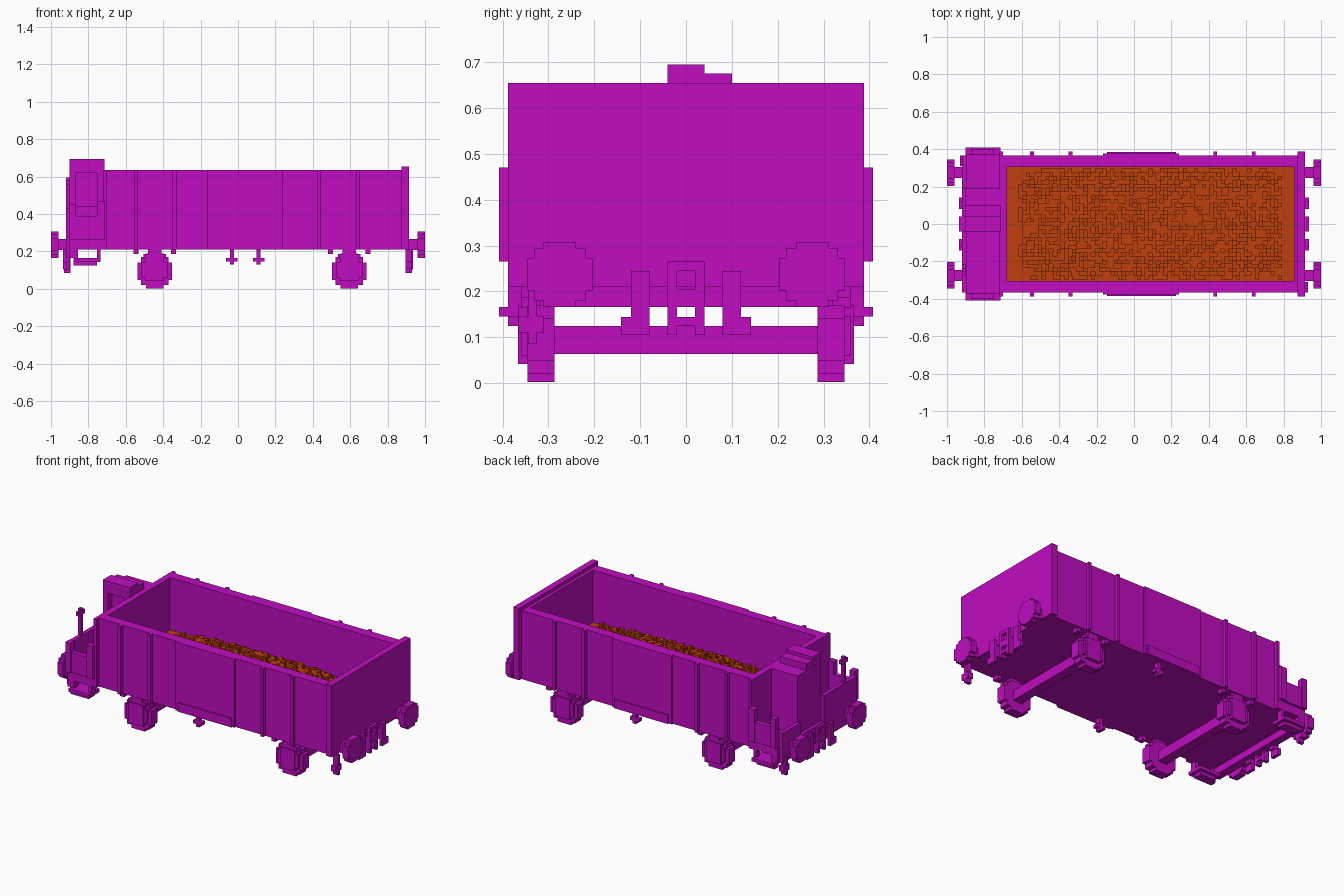
import bpy, bmesh, math, random
from mathutils import Matrix, Vector

if "Cube" in bpy.data.objects:
    bpy.data.objects.remove(bpy.data.objects["Cube"])


def make_mat(name, col):
    m = bpy.data.materials.new(name)
    m.use_nodes = True
    m.diffuse_color = (*col, 1)
    m.node_tree.nodes["Principled BSDF"].inputs["Base Color"].default_value = (*col, 1)
    return m


PURPLE = make_mat("wagon purple", (0.53, 0.004, 0.53))
ORANGE = make_mat("cargo orange", (0.53, 0.05, 0.004))
V = 2 / 98  # block size


def box(bm, x, y, z):
    """Add a box from three (low, high) pairs."""
    size = [b - a for a, b in (x, y, z)]
    mid = Vector([(a + b) / 2 for a, b in (x, y, z)])
    bmesh.ops.create_cube(bm, size=1, matrix=Matrix.Translation(mid) @ Matrix.Diagonal((*size, 1)))


def part(name, boxes, mat=PURPLE):
    bm = bmesh.new()
    for b in boxes:
        box(bm, *b)
    me = bpy.data.meshes.new(name)
    bm.to_mesh(me)
    bm.free()
    me.materials.append(mat)
    ob = bpy.data.objects.new(name, me)
    bpy.context.collection.objects.link(ob)
    return ob


def span(c, h):
    return (c - h, c + h)


def side(s, a, b):
    """Interval on the positive or negative side."""
    return tuple(sorted((s * a, s * b)))


def stepped(r):
    """Half sizes of the boxes that form a stepped disc."""
    return [(r, r * 0.5), (r * 0.8, r * 0.8), (r * 0.5, r)]


# Open body
FLOOR, RIM = 0.21, 0.635
part("floor", [((-0.72, 0.9), (-0.365, 0.365), (FLOOR, 0.29))])
part("end_wall_platform", [((-0.72, -0.68), (-0.365, 0.365), (FLOOR, RIM))])
part("end_wall_plain", [((0.855, 0.88), (-0.365, 0.365), (FLOOR, RIM)),
                        ((0.875, 0.915), (-0.388, 0.388), (FLOOR, 0.655))])
for s, n in ((-1, "front"), (1, "back")):
    part(n + "_wall", [((-0.72, 0.88), side(s, 0.306, 0.367), (FLOOR, RIM))])
    part(n + "_ribs", [(span(x, 0.01), side(s, 0.36, 0.388), (FLOOR, RIM))
                       for x in (-0.71, -0.545, -0.34, 0.435, 0.64)])
    part(n + "_door", [((-0.165, 0.24), side(s, 0.36, 0.378), (FLOOR, RIM)),
                       ((-0.145, 0.225), side(s, 0.36, 0.386), (FLOOR, 0.265))])

# Cargo heap made of block columns
random.seed(4)
heap = [((-0.685, 0.86), (-0.31, 0.31), (0.28, 0.31))]
for i in range(-34, 35):
    for j in range(-14, 15):
        u, w = abs(i) / 35, abs(j) / 15
        dome = 6 * (1 - u ** 3) * (1 - w ** 2)
        h = round(dome + random.uniform(-1.3, 1.0))
        if h > 0:
            heap.append((span(0.0875 + i * V, V / 2), span(j * V, V / 2), (0.3, 0.31 + h * V)))
part("cargo_heap", heap, ORANGE)

# Platform end: deck, beam, cabinet, railings and hand brake
part("platform_deck", [((-0.9, -0.72), (-0.388, 0.388), (FLOOR, 0.27))])
part("platform_beam", [((-0.92, -0.88), (-0.365, 0.365), (0.166, 0.27)),
                       ((-0.9, -0.87), (-0.388, 0.388), (0.166, FLOOR))])
part("cabinet", [((-0.9, -0.715), (-0.04, 0.04), (0.64, 0.695)),
                 ((-0.9, -0.715), (0.03, 0.1), (0.6, 0.675)),
                 ((-0.9, -0.715), (0.0, 0.19), (0.26, 0.635)),
                 ((-0.9, -0.865), (-0.04, 0.0), (0.26, 0.65)),
                 ((-0.755, -0.715), (-0.04, 0.0), (0.26, 0.65)),
                 ((-0.9, -0.715), (-0.04, 0.0), (0.26, 0.44)),
                 ((-0.9, -0.715), (-0.04, 0.0), (0.62, 0.66))])
for s, n in ((-1, "front"), (1, "back")):
    part(n + "_railing", [((-0.9, -0.865), side(s, 0.37, 0.408), (0.265, 0.45)),
                          ((-0.755, -0.715), side(s, 0.37, 0.408), (0.265, 0.47)),
                          ((-0.87, -0.75), side(s, 0.37, 0.4), (0.265, 0.39))])
    part(n + "_step", [((-0.88, -0.735), side(s, 0.31, 0.408), (0.145, 0.166)),
                       ((-0.86, -0.755), side(s, 0.33, 0.388), (0.125, 0.146)),
                       ((-0.88, -0.855), side(s, 0.35, 0.388), (0.125, FLOOR)),
                       ((-0.755, -0.735), side(s, 0.35, 0.388), (0.145, FLOOR))])
part("end_railing", [((-0.92, -0.895), (-0.365, -0.04), (0.25, 0.43)),
                     ((-0.92, -0.895), (0.19, 0.365), (0.25, 0.35))])
part("hand_brake", [((-0.92, -0.9), span(-0.245, 0.01), (0.4, 0.595)),
                    ((-0.92, -0.9), span(-0.245, 0.03), (0.555, 0.58))])

# Buffers, hoses and coupling at both ends
for e, n in ((-1, "platform_end"), (1, "plain_end")):
    for s in (-1, 1):
        y, z = 0.275 * s, 0.237
        part(n + "_buffer", [(side(e, 0.96, 1.0), span(y, a), span(z, b)) for a, b in stepped(0.071)]
             + [(side(e, 0.9, 0.97), span(y, 0.03), span(z, 0.03))])
        part(n + "_hose", [(side(e, 0.9, 0.935), side(s, 0.08, 0.12), (0.145, 0.245)),
                           (side(e, 0.915, 0.935), side(s, 0.08, 0.12), (0.105, 0.15)),
                           (side(e, 0.915, 0.935), side(s, 0.1, 0.142), (0.105, 0.144))])
    part(n + "_coupling", [(side(e, 0.9, 0.935), side(s, 0.02, 0.04), (0.105, 0.265)) for s in (-1, 1)]
         + [(side(e, 0.9, 0.935), (-0.03, 0.03), zz)
            for zz in ((0.245, 0.265), (0.166, 0.205), (0.125, 0.144))])
    # Hanging corner handle
    part(n + "_handle", [(side(e, 0.895, 0.93), side(-e, 0.325, 0.345), (0.085, FLOOR)),
                         (side(e, 0.895, 0.93), side(-e, 0.31, 0.365), (0.11, 0.146))])

# Wheels, axles, axle boxes and springs
for x, n in ((-0.445, "rear"), (0.595, "lead")):
    part(n + "_axle", [(span(x, 0.03), (-0.3, 0.3), (0.063, 0.124))])
    for s in (-1, 1):
        part(n + "_wheel", [(span(x, a), side(s, 0.287, 0.346), span(0.095, b))
                            for a, b in stepped(0.093)])
        part(n + "_axle_box", [(span(x, 0.05), side(s, 0.34, 0.367), (0.042, 0.17)),
                               (span(x, 0.07), side(s, 0.34, 0.36), (0.06, 0.145)),
                               (span(x, 0.035), side(s, 0.3, 0.36), (0.16, FLOOR))])
        part(n + "_spring", [(span(x, 0.06), side(s, 0.32, 0.36), (0.165, 0.186))]
             + [(span(x + d, 0.014), side(s, 0.32, 0.36), (0.186, FLOOR)) for d in (-0.1, 0.1)])

# Brake release crosses under the sides
for x, s in ((-0.033, -1), (0.11, 1)):
    part("brake_release", [(span(x, 0.011), side(s, 0.32, 0.35), (0.13, 0.215)),
                           (span(x, 0.031), side(s, 0.32, 0.35), (0.146, 0.166))])
